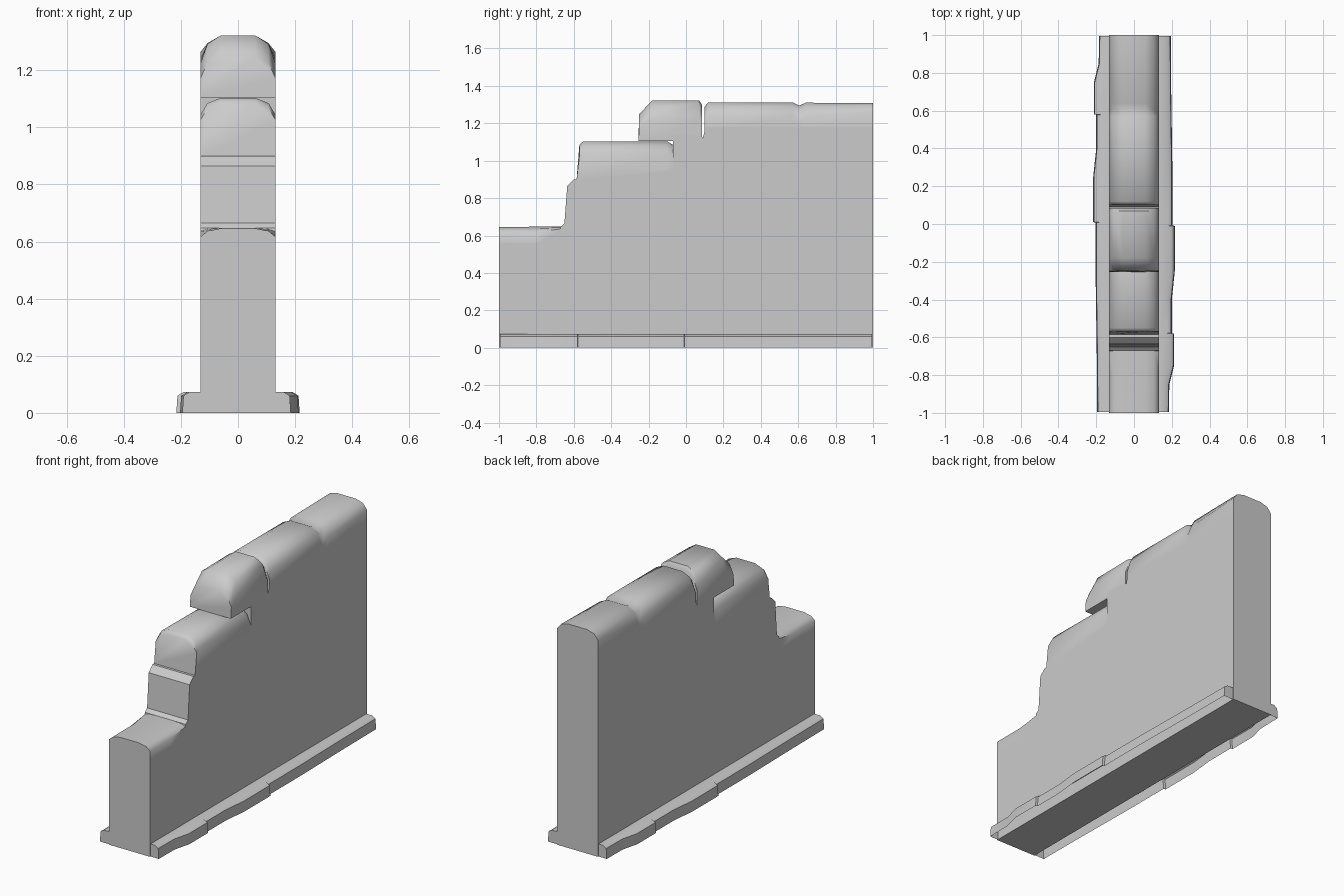
import bpy, bmesh, math

cube = bpy.data.objects.get("Cube")
if cube:
    bpy.data.objects.remove(cube, do_unlink=True)

stone_grey = bpy.data.materials.new("stone_grey")
stone_grey.use_nodes = True
GREY = (0.6, 0.6, 0.6, 1)
stone_grey.diffuse_color = GREY
stone_grey.node_tree.nodes["Principled BSDF"].inputs["Base Color"].default_value = GREY

W = 0.132  # half thickness of the wall


def finish(name, bm, angle=None):
    bmesh.ops.recalc_face_normals(bm, faces=bm.faces)
    mesh = bpy.data.meshes.new(name)
    bm.to_mesh(mesh)
    bm.free()
    mesh.materials.append(stone_grey)
    ob = bpy.data.objects.new(name, mesh)
    bpy.context.collection.objects.link(ob)
    if angle:
        bpy.ops.object.select_all(action='DESELECT')
        bpy.context.view_layer.objects.active = ob
        ob.select_set(True)
        bpy.ops.object.shade_smooth_by_angle(angle=math.radians(angle))
    return ob


def loft(bm, sections):
    """Skin closed sections of equal point count and cap both ends."""
    rings = [[bm.verts.new(p) for p in s] for s in sections]
    n = len(rings[0])
    for a, b in zip(rings, rings[1:]):
        for i in range(n):
            j = (i + 1) % n
            bm.faces.new((a[i], a[j], b[j], b[i]))
    bm.faces.new(rings[0])
    bm.faces.new(rings[-1])


def stone(name, base, stations, lean=0.0):
    """Capstone with rounded shoulders; stations are (y, top, shoulder drop)."""
    bm = bmesh.new()
    sections = []
    for k, (y, top, drop) in enumerate(stations):
        foot = y - lean if k == 0 else y
        half = [(W, foot, base), (W, y, top - drop),
                (W - 0.025, y, top - 0.3 * drop), (0.06, y, top)]
        sections.append(half + [(-x, yy, z) for x, yy, z in reversed(half)])
    loft(bm, sections)
    return finish(name, bm, 50)


# Wall body: stepped outline extruded across the thickness
outline = [(-1, 0), (1, 0), (1, 1.18), (0.61, 1.18), (0.6, 1.17), (0.59, 1.18),
           (0.105, 1.18), (0.09, 1.12), (0.08, 1.14), (-0.07, 1.14), (-0.07, 0.95),
           (-0.585, 0.9), (-0.6, 0.9), (-0.635, 0.865), (-0.65, 0.665),
           (-0.67, 0.647), (-0.69, 0.56), (-1, 0.56)]
bm = bmesh.new()
loft(bm, [[(x, y, z) for y, z in outline] for x in (-W, W)])
finish("wall_body", bm)

# Capstones along the broken top
stone("low_capstone", 0.55, [(-1, 0.646, 0.03), (-0.8, 0.647, 0.03), (-0.66, 0.647, 0.01)])
stone("step_capstone", 0.9, [(-0.57, 1.085, 0.06), (-0.55, 1.103, 0.06),
                             (-0.1, 1.103, 0.07), (-0.07, 1.085, 0.09)], 0.015)
stone("peak_capstone", 1.105, [(-0.25, 1.25, 0.08), (-0.18, 1.322, 0.1),
                               (0.07, 1.322, 0.09), (0.085, 1.3, 0.1)], 0.005)
stone("long_capstone", 1.15, [(0.1, 1.29, 0.09), (0.12, 1.312, 0.07), (0.57, 1.312, 0.07),
                              (0.605, 1.295, 0.1), (0.64, 1.31, 0.07), (1, 1.308, 0.045)])

# Base course: hollow strips with stepped blocks, the same on both sides turned about z
reach = [(-0.995, 0.185), (-0.85, 0.187), (-0.75, 0.212), (-0.58, 0.212), (-0.578, 0.2),
         (-0.4, 0.2), (-0.25, 0.216), (-0.01, 0.216), (-0.008, 0.203), (0.3, 0.203),
         (0.7, 0.197), (0.995, 0.195)]
for name, s in (("left_base_course", 1), ("right_base_course", -1)):
    bm = bmesh.new()
    loft(bm, [[(s * W, s * y, 0), (s * W, s * y, 0.073), (s * (r - 0.025), s * y, 0.073),
               (s * (r - 0.004), s * y, 0.06), (s * r, s * y, 0)] for y, r in reach])
    bmesh.ops.recalc_face_normals(bm, faces=bm.faces)
    under = [f for f in bm.faces if all(v.co.z < 0.001 for v in f.verts)]
    bmesh.ops.delete(bm, geom=under, context='FACES_ONLY')
    finish(name, bm, 50)
